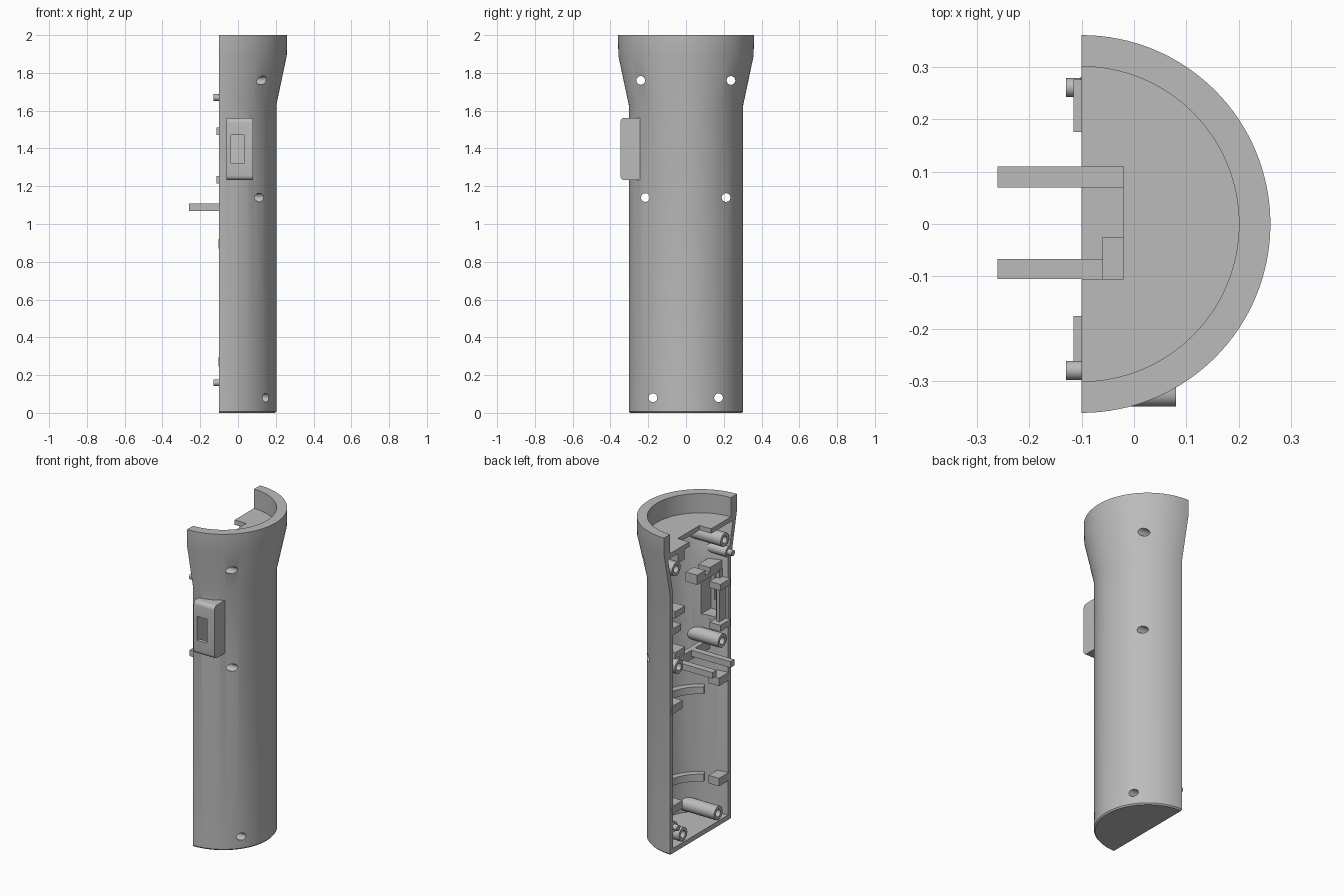
import bpy, bmesh, math
from mathutils import Matrix

if "Cube" in bpy.data.objects:
    bpy.data.objects.remove(bpy.data.objects["Cube"], do_unlink=True)

AXIS = -0.10  # x of the tube axis, also the plane of the cut
grey = bpy.data.materials.new("light_grey_plastic")
grey.use_nodes = True
COLOUR = (0.5, 0.5, 0.5, 1)
grey.diffuse_color = COLOUR
grey.node_tree.nodes["Principled BSDF"].inputs["Base Color"].default_value = COLOUR


def make(name, bm):
    bmesh.ops.recalc_face_normals(bm, faces=bm.faces)
    mesh = bpy.data.meshes.new(name)
    bm.to_mesh(mesh)
    bm.free()
    mesh.materials.append(grey)
    obj = bpy.data.objects.new(name, mesh)
    bpy.context.collection.objects.link(obj)
    return obj


def box(name, xs, ys, zs):
    bm = bmesh.new()
    bmesh.ops.create_cube(bm, size=1)
    for v in bm.verts:
        v.co = [(r[0] + r[1]) / 2 + c * (r[1] - r[0]) for r, c in zip((xs, ys, zs), v.co)]
    return make(name, bm)


def rod(name, radius, x0, x1, y, z):
    """Round bar lying along x."""
    bm = bmesh.new()
    turn = Matrix.Translation(((x0 + x1) / 2, y, z)) @ Matrix.Rotation(math.pi / 2, 4, "Y")
    bmesh.ops.create_cone(bm, cap_ends=True, segments=24, radius1=radius, radius2=radius,
                          depth=x1 - x0, matrix=turn)
    return make(name, bm)


def lathe(name, profile, start, end, steps):
    """Turn a closed (radius, z) profile about the tube axis."""
    bm = bmesh.new()
    full = end - start > 359
    rings = []
    for i in range(steps if full else steps + 1):
        a = math.radians(start + (end - start) * i / steps)
        rings.append([bm.verts.new((AXIS + r * math.cos(a), r * math.sin(a), z)) for r, z in profile])
    n = len(profile)
    pairs = list(zip(rings, rings[1:])) + ([(rings[-1], rings[0])] if full else [])
    for a, b in pairs:
        for j in range(n):
            k = (j + 1) % n
            if profile[j][0] or profile[k][0]:
                bm.faces.new((a[j], a[k], b[k], b[j]))
    if not full:
        bm.faces.new(rings[0])
        bm.faces.new(rings[-1])
    bmesh.ops.remove_doubles(bm, verts=bm.verts, dist=1e-5)
    return make(name, bm)


def combine(obj, tool, operation):
    mod = obj.modifiers.new("boolean", "BOOLEAN")
    mod.operation, mod.solver, mod.object = operation, "EXACT", tool
    bpy.context.view_layer.objects.active = obj
    bpy.ops.object.modifier_apply(modifier=mod.name)


# Half tube with flared head, lamp recess, inner floor and closed end
shell = lathe("half_tube_shell", [
    (0, 0), (0.296, 0), (0.303, 0.008), (0.303, 1.63), (0.358, 1.89), (0.36, 2), (0.30, 2),
    (0.30, 1.88), (0, 1.88), (0, 1.85), (0.32, 1.85), (0.273, 1.63), (0.273, 0.03), (0, 0.03)],
    -90, 90, 64)

# Envelope that trims inner parts to end within the wall
envelope = lathe("trim_envelope", [
    (0, 0.01), (0.288, 0.01), (0.288, 1.63), (0.337, 1.865), (0, 1.865)], 0, 360, 96)
parts, tools = [], [envelope]


def inner(obj):
    combine(obj, envelope, "INTERSECT")
    parts.append(obj)
    return obj


def cutter(obj, *targets):
    obj.hide_render = True
    tools.append(obj)
    for t in targets:
        combine(t, obj, "DIFFERENCE")


# Wire notch in the floor under the lamp recess
cutter(box("floor_notch_cutter", (-0.2, -0.02), (-0.105, 0.11), (1.8, 1.95)), shell)

# Screw posts with through holes
for level, z, left, right in (("top", 1.76, 0.238, -0.24), ("middle", 1.14, 0.212, -0.215),
                              ("bottom", 0.08, 0.172, -0.175)):
    for side, y in (("back", left), ("front", right)):
        post = inner(rod(f"{level}_{side}_screw_post", 0.042, AXIS, 0.35, y, z))
        cutter(rod("screw_hole_cutter", 0.023, -0.3, 0.4, y, z), shell, post)

# Switch housing with rounded outer ends
housing = box("switch_housing", (-0.062, 0.08), (-0.348, -0.24), (1.232, 1.562))
bm = bmesh.new()
bm.from_mesh(housing.data)
edges = [e for e in bm.edges if all(v.co.y < -0.3 for v in e.verts)
         and abs(e.verts[0].co.x - e.verts[1].co.x) > 0.1]
bmesh.ops.bevel(bm, geom=edges, offset=0.025, segments=5, profile=0.5, affect="EDGES")
bm.to_mesh(housing.data)
bm.free()
parts.append(housing)
cutter(box("switch_cavity_cutter", (-0.04, 0.055), (-0.325, -0.1), (1.26, 1.53)), shell, housing)
cutter(box("switch_window_cutter", (-0.038, 0.031), (-0.4, -0.1), (1.32, 1.47)), shell, housing)

# Locating pegs and their bosses
for name, y, z in (("upper", -0.279, 1.67), ("lower", 0.26, 0.16)):
    parts.append(rod(f"{name}_peg", 0.018, -0.13, -0.09, y, z))
    inner(rod(f"{name}_peg_boss", 0.032, AXIS, 0.1, y, z))

# Alignment tabs, battery clips: one on each side
for side, s in (("back", 1), ("front", -1)):
    def span(a, b):
        return tuple(sorted((a * s, b * s)))
    for name, z in (("upper", 1.49), ("lower", 1.235)):
        inner(box(f"{name}_{side}_tab", (-0.115, -0.04), span(0.175, 0.275), (z - 0.02, z + 0.02)))
    for name, z in (("upper", 0.895), ("lower", 0.27)):
        inner(box(f"{name}_{side}_clip", (-0.102, -0.03), span(0.18, 0.28), (z - 0.025, z + 0.025)))
inner(box("middle_back_tab", (AXIS, -0.04), (0.19, 0.28), (1.36, 1.4)))
inner(box("head_back_block", (AXIS, -0.04), (0.16, 0.22), (1.79, 1.86)))

# Curved battery ribs
for name, z in (("upper", 0.78), ("lower", 0.235)):
    parts.append(lathe(f"{name}_battery_rib", [
        (0.235, z), (0.285, z), (0.285, z + 0.045), (0.235, z + 0.045)], -60, 60, 32))

# Long latch arms tied to a cross bar
for side, ys in (("back", (0.07, 0.11)), ("front", (-0.105, -0.067))):
    parts.append(box(f"{side}_latch_arm", (-0.26, 0.03), ys, (1.07, 1.108)))
inner(box("latch_cross_bar", (0.01, 0.04), (-0.3, 0.11), (1.05, 1.108)))

# Stepped holder above the switch and a rail beside it
inner(box("switch_holder_step", (-0.06, 0.02), (-0.105, -0.025), (1.55, 1.61)))
inner(box("switch_holder_block", (-0.06, 0.02), (-0.3, -0.15), (1.55, 1.61)))
inner(box("switch_holder_link", (-0.06, 0.02), (-0.15, -0.105), (1.55, 1.58)))
inner(box("switch_rail", (-0.085, -0.062), (-0.3, -0.21), (1.25, 1.48)))

# Remove trimming tools, then shade
for t in tools:
    bpy.data.objects.remove(t, do_unlink=True)
bpy.ops.object.select_all(action="DESELECT")
for obj in [shell] + parts:
    obj.select_set(True)
bpy.context.view_layer.objects.active = shell
bpy.ops.object.shade_smooth_by_angle(angle=math.radians(30))
